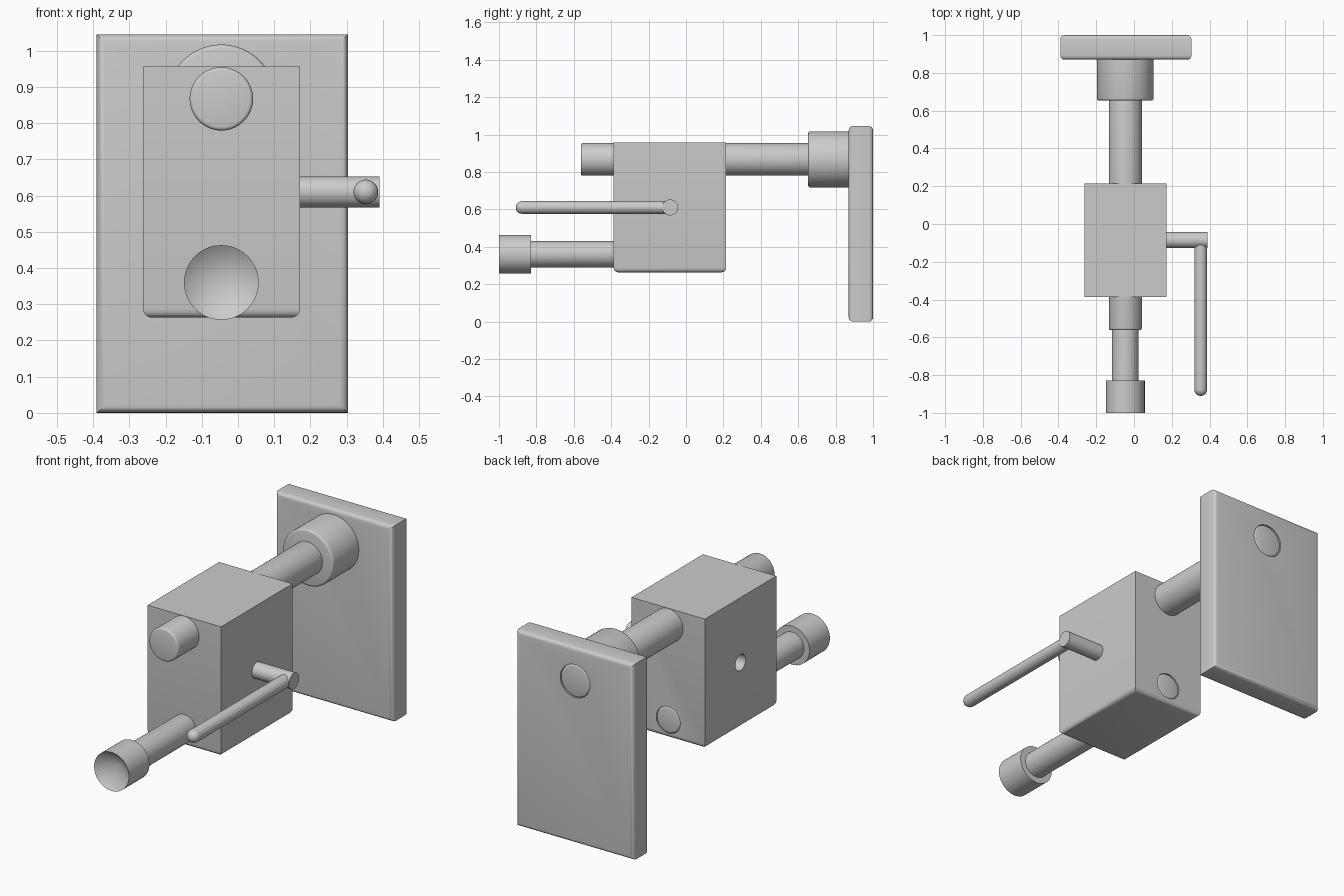
import bpy, bmesh
from math import sin, cos, pi
from mathutils import Vector

if "Cube" in bpy.data.objects:
    bpy.data.objects.remove(bpy.data.objects["Cube"])

CX = -0.046          # common axis of both shafts
TOP_Z, LOW_Z, PIN_Z, PIN_Y = 0.867, 0.36, 0.61, -0.085


def finish(name, bm):
    bmesh.ops.recalc_face_normals(bm, faces=bm.faces)
    mesh = bpy.data.meshes.new(name)
    bm.to_mesh(mesh)
    bm.free()
    obj = bpy.data.objects.new(name, mesh)
    bpy.context.collection.objects.link(obj)
    return obj


def smooth(obj):
    bpy.ops.object.select_all(action='DESELECT')
    obj.select_set(True)
    bpy.context.view_layer.objects.active = obj
    bpy.ops.object.shade_smooth_by_angle(angle=0.55)


def box(name, lo, hi, radius, rounded):
    """Box whose edges accepted by rounded(a, b) get a rounded bevel."""
    bm = bmesh.new()
    bmesh.ops.create_cube(bm, size=1)
    lo, hi = Vector(lo), Vector(hi)
    for v in bm.verts:
        v.co = Vector([l + (c + 0.5) * (h - l) for l, h, c in zip(lo, hi, v.co)])
    edges = [e for e in bm.edges if rounded(e.verts[0].co, e.verts[1].co)]
    bmesh.ops.bevel(bm, geom=edges, offset=radius, segments=4, profile=0.5, affect='EDGES')
    return finish(name, bm)


def lathe(name, profile, center, axis='Y', sides=64):
    """Turn (radius, position) pairs around a line along Y or X."""
    bm = bmesh.new()
    rings = []
    for r, t in profile:
        ring = []
        for i in range(sides if r > 0 else 1):
            a = 2 * pi * i / sides
            u, w = r * cos(a), r * sin(a)
            p = (u, t, w) if axis == 'Y' else (t, u, w)
            ring.append(bm.verts.new(Vector(p) + Vector(center)))
        rings.append(ring)
    for a, b in zip(rings, rings[1:]):
        for i in range(sides):
            j = (i + 1) % sides
            quad = [a[i % len(a)], a[j % len(a)], b[j % len(b)], b[i % len(b)]]
            bm.faces.new(list(dict.fromkeys(quad)))
    obj = finish(name, bm)
    smooth(obj)
    return obj


def rod(name, r, t0, t1, center, axis='Y', b0=0.0, b1=0.0):
    """Cylinder with optional rounded rims at either end."""
    steps = [i * pi / 6 for i in range(4)]
    start = [(r - b0 + b0 * sin(a), t0 + b0 - b0 * cos(a)) for a in steps] if b0 else [(r, t0)]
    end = [(r - b1 + b1 * cos(a), t1 - b1 + b1 * sin(a)) for a in steps] if b1 else [(r, t1)]
    return lathe(name, [(0, t0)] + start + end + [(0, t1)], center, axis)


def drill(obj, r, t0, t1, center, axis='Y'):
    cutter = rod("cutter", r, t0, t1, center, axis)
    cutter.hide_render = True
    mod = obj.modifiers.new("hole", 'BOOLEAN')
    mod.operation, mod.solver, mod.object = 'DIFFERENCE', 'EXACT', cutter
    bpy.context.view_layer.objects.active = obj
    bpy.ops.object.modifier_apply(modifier=mod.name)
    bpy.data.objects.remove(cutter)


top = (CX, 0, TOP_Z)
low = (CX, 0, LOW_Z)
pin = (0, PIN_Y, PIN_Z)

# Back plate: rims of front and back faces rounded, hole for the shaft end
plate = box("back_plate", (-0.39, 0.87, 0), (0.304, 1.0, 1.045), 0.022,
            lambda a, b: abs(a.y - b.y) < 1e-4)
drill(plate, 0.088, 0.8, 1.1, top)
smooth(plate)

# Sliding block: bottom edges rounded, bores for the lower rod and cross pin
block = box("clamp_block", (-0.262, -0.387, 0.263), (0.171, 0.215, 0.956), 0.024,
            lambda a, b: max(a.z, b.z) < 0.3)
drill(block, 0.071, -0.2, 0.3, low)
drill(block, 0.043, -0.4, 0.0, pin, 'X')
smooth(block)

# Upper shaft and its collar on the plate
rod("upper_shaft", 0.0875, -0.562, 1.0, top, b0=0.01, b1=0.012)
rod("shaft_collar", 0.15, 0.653, 0.875, top, b0=0.012)

# Lower rod with a cone-hollowed tip
rod("lower_rod", 0.0705, -0.85, 0.215, low, b1=0.01)
lathe("cup_tip", [(0, -0.925), (0.103, -1.0), (0.103, -0.828), (0, -0.828)], low)

# Cross pin and round-ended locking handle
rod("cross_pin", 0.0425, -0.12, 0.39, pin, 'X')
R = 0.034
cap = [(R * sin(i * pi / 16), -0.91 + R - R * cos(i * pi / 16)) for i in range(9)]
lathe("lock_handle", cap + [(R, PIN_Y), (0, PIN_Y)], (0.353, 0, PIN_Z), sides=40)
